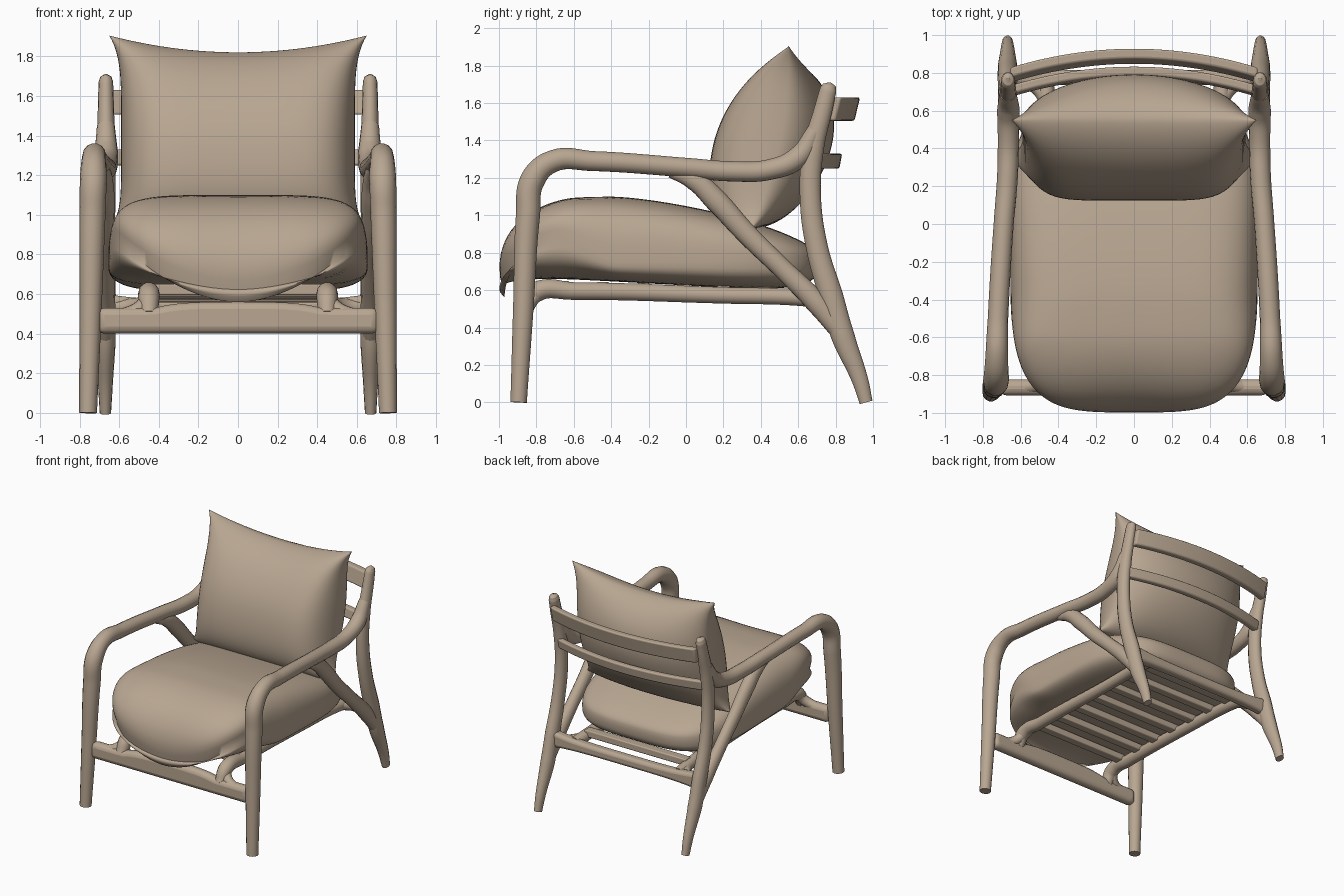
import bpy, bmesh, math

cube = bpy.data.objects.get("Cube")
if cube:
    bpy.data.objects.remove(cube, do_unlink=True)

tan = bpy.data.materials.new("warm_tan")
tan.use_nodes = True
color = (0.48, 0.38, 0.285, 1)
tan.diffuse_color = color
bsdf = tan.node_tree.nodes["Principled BSDF"]
bsdf.inputs["Base Color"].default_value = color
bsdf.inputs["Roughness"].default_value = 0.8


def select(obj):
    bpy.ops.object.select_all(action='DESELECT')
    obj.select_set(True)
    bpy.context.view_layer.objects.active = obj


def add_mesh(name, bm, angle=60):
    bmesh.ops.recalc_face_normals(bm, faces=bm.faces)
    mesh = bpy.data.meshes.new(name)
    bm.to_mesh(mesh)
    bm.free()
    mesh.materials.append(tan)
    obj = bpy.data.objects.new(name, mesh)
    bpy.context.collection.objects.link(obj)
    select(obj)
    bpy.ops.object.shade_smooth_by_angle(angle=math.radians(angle))
    return obj


def tube(name, points, flat=1.0):
    """Bar through points of (x, y, z, radius); flat thins it across x."""
    curve = bpy.data.curves.new(name, 'CURVE')
    curve.dimensions = '3D'
    curve.bevel_depth = 1
    curve.bevel_resolution = 5
    curve.resolution_u = 8
    curve.use_fill_caps = True
    spline = curve.splines.new('BEZIER')
    spline.bezier_points.add(len(points) - 1)
    for bp, (x, y, z, r) in zip(spline.bezier_points, points):
        bp.co = (x, y, z)
        bp.radius = r
        bp.handle_left_type = bp.handle_right_type = 'AUTO'
    curve.materials.append(tan)
    obj = bpy.data.objects.new(name, curve)
    bpy.context.collection.objects.link(obj)
    select(obj)
    bpy.ops.object.convert(target='MESH')
    axis = points[-1][0]
    for vert in bpy.context.object.data.vertices:
        vert.co.x = axis + (vert.co.x - axis) * flat
    bpy.ops.object.shade_smooth_by_angle(angle=math.radians(50))


def plank(name, half, y_at, low, high, depth, lean=0.0, bevel=0.012, steps=24):
    """Bar across x whose position and height follow functions of x."""
    bm = bmesh.new()
    last = None
    for i in range(steps + 1):
        x = half * (2 * i / steps - 1)
        y, a, b, d = y_at(x), low(x), high(x), depth / 2
        ring = [bm.verts.new(p) for p in ((x, y - d, a), (x, y + d, a),
                                          (x, y + d + lean, b), (x, y - d + lean, b))]
        if last:
            for k in range(4):
                bm.faces.new((last[k], last[k - 1], ring[k - 1], ring[k]))
        if i in (0, steps):
            bm.faces.new(ring)
        last = ring
    obj = add_mesh(name, bm, 35)
    mod = obj.modifiers.new("rounded", 'BEVEL')
    mod.width = bevel
    mod.segments = 3
    mod.limit_method = 'ANGLE'


def cushion(name, surface, n=40):
    """Two sheets over a square, welded along the seam."""
    bm = bmesh.new()
    for side in (1, -1):
        grid = [[bm.verts.new(surface(2 * i / n - 1, 2 * j / n - 1, side))
                 for j in range(n + 1)] for i in range(n + 1)]
        for i in range(n):
            for j in range(n):
                bm.faces.new((grid[i][j], grid[i + 1][j], grid[i + 1][j + 1], grid[i][j + 1]))
    bmesh.ops.remove_doubles(bm, verts=bm.verts, dist=0.0005)
    add_mesh(name, bm, 80)


# Seat cushion: rounded plan, front lip dropping to the middle
def seat_surface(u, v, side):
    rim = max(abs(u), abs(v))
    t = math.atan2(v, u)
    c, s = math.cos(t), math.sin(t)
    k = (abs(c) ** 3.8 + abs(s) ** 3.8) ** (-1 / 3.8)
    r = math.sin(rim * math.pi / 2)
    ex, ey = 0.655 * k * c, -0.15 + 0.86 * k * s
    x, y = ex * r, -0.15 + 0.86 * k * s * r
    w = min(1, max(0, (-0.35 - ey) / 0.4))
    w = w * w * (3 - 2 * w)
    lip = 0.56 + 0.3 * (abs(ex) / 0.6) ** 1.9
    seam = 0.75 * (1 - w) + lip * w
    h = max(0, 1 - r ** 5) ** 0.32
    if side > 0:
        goal = 1.1 - 0.2 * max(0, y + 0.4) ** 1.5 - 0.3 * max(0, -0.6 - y) ** 1.5
    else:
        goal = 0.625 - 0.055 * y
    # the lip tucks back under the front edge
    return x, y + 0.04 * w * rim ** 24, seam + (goal - seam) * h


cushion("seat_cushion", seat_surface, 48)


# Back pillow: leaning, pinched upper corners, fuller at the bottom
def pillow_surface(u, v, side):
    u, v = math.sin(u * math.pi / 2), math.sin(v * math.pi / 2)
    x = u * (0.59 + 0.06 * abs(v) ** 6)
    z = 1.375 + 0.445 * v + 0.085 * u * u * max(v, 0) ** 2
    seam = 0.5 + 0.1 * v - 0.05 * v * v
    across = max(0, 1 - u ** 6) ** 0.5 if side > 0 else max(0, 1 - u * u) ** 0.5
    fat = across * max(0, 1 - v * v) ** (0.6 if v > 0 else 0.45)
    return x, seam - side * fat * (0.355 if side > 0 else 0.28), z


cushion("back_pillow", pillow_surface)

# Side frames, mirrored
for s, label in ((1, "left"), (-1, "right")):
    def bar(part, pts, flat=1.0):
        tube(f"{label}_{part}", [(s * x, y, z, r) for x, y, z, r in pts], flat)

    bar("front_leg_and_arm", [
        (0.757, -0.895, 0, 0.045), (0.745, -0.87, 0.5, 0.056), (0.735, -0.845, 1.0, 0.066),
        (0.73, -0.82, 1.19, 0.068), (0.727, -0.71, 1.29, 0.06), (0.72, -0.5, 1.29, 0.054),
        (0.69, 0, 1.255, 0.053), (0.67, 0.25, 1.235, 0.055), (0.665, 0.45, 1.245, 0.056),
        (0.665, 0.6, 1.31, 0.06), (0.667, 0.69, 1.45, 0.045)])
    bar("back_post_and_leg", [
        (0.67, 0.963, 0, 0.036), (0.67, 0.93, 0.12, 0.045), (0.67, 0.84, 0.35, 0.064),
        (0.67, 0.775, 0.57, 0.066), (0.67, 0.70, 0.83, 0.06), (0.665, 0.665, 1.1, 0.058),
        (0.665, 0.68, 1.35, 0.058), (0.667, 0.735, 1.57, 0.05),
        (0.667, 0.76, 1.67, 0.046), (0.667, 0.767, 1.695, 0.036), (0.667, 0.77, 1.71, 0.008)], 0.8)
    bar("arm_brace", [
        (0.69, -0.08, 1.235, 0.035), (0.682, 0.04, 1.19, 0.055), (0.675, 0.16, 1.08, 0.062),
        (0.67, 0.32, 0.905, 0.057), (0.67, 0.52, 0.71, 0.054), (0.67, 0.7, 0.53, 0.06),
        (0.67, 0.82, 0.38, 0.05)], 0.85)
    bar("seat_rail", [
        (0.45, -0.87, 0.49, 0.045), (0.45, -0.8, 0.59, 0.055), (0.45, -0.6, 0.595, 0.048),
        (0.45, 0.2, 0.572, 0.045), (0.46, 0.6, 0.56, 0.045), (0.47, 0.77, 0.54, 0.045)])
    bar("front_fillet", [
        (0.45, -0.78, 0.6, 0.035), (0.49, -0.84, 0.53, 0.04), (0.62, -0.87, 0.48, 0.035)])
    bar("rear_fillet", [
        (0.45, 0.62, 0.56, 0.035), (0.52, 0.73, 0.54, 0.04), (0.66, 0.78, 0.53, 0.04)])

# Cross rails
plank("front_rail", 0.71, lambda x: -0.865, lambda x: 0.4,
      lambda x: 0.53 + 0.03 * max(0, 1 - (x / 0.42) ** 4), 0.085, bevel=0.035)
plank("rear_rail", 0.66, lambda x: 0.775, lambda x: 0.49 - 0.02 * (x / 0.66) ** 4,
      lambda x: 0.57 + 0.03 * (x / 0.66) ** 4, 0.08, bevel=0.025)

# Bowed back slats
plank("upper_back_slat", 0.655, lambda x: 0.873 - 0.1 * (x / 0.655) ** 2,
      lambda x: 1.505, lambda x: 1.63, 0.055, lean=0.03)
plank("lower_back_slat", 0.655, lambda x: 0.795 - 0.1 * (x / 0.655) ** 2,
      lambda x: 1.25, lambda x: 1.33, 0.05, lean=0.015)

# Seat slats
for i in range(7):
    y = -0.66 + 0.215 * i
    plank(f"seat_slat_{i + 1}", 0.46, lambda x: y, lambda x: 0.575 - 0.03 * y,
          lambda x: 0.63 - 0.03 * y, 0.07, bevel=0.008, steps=2)
